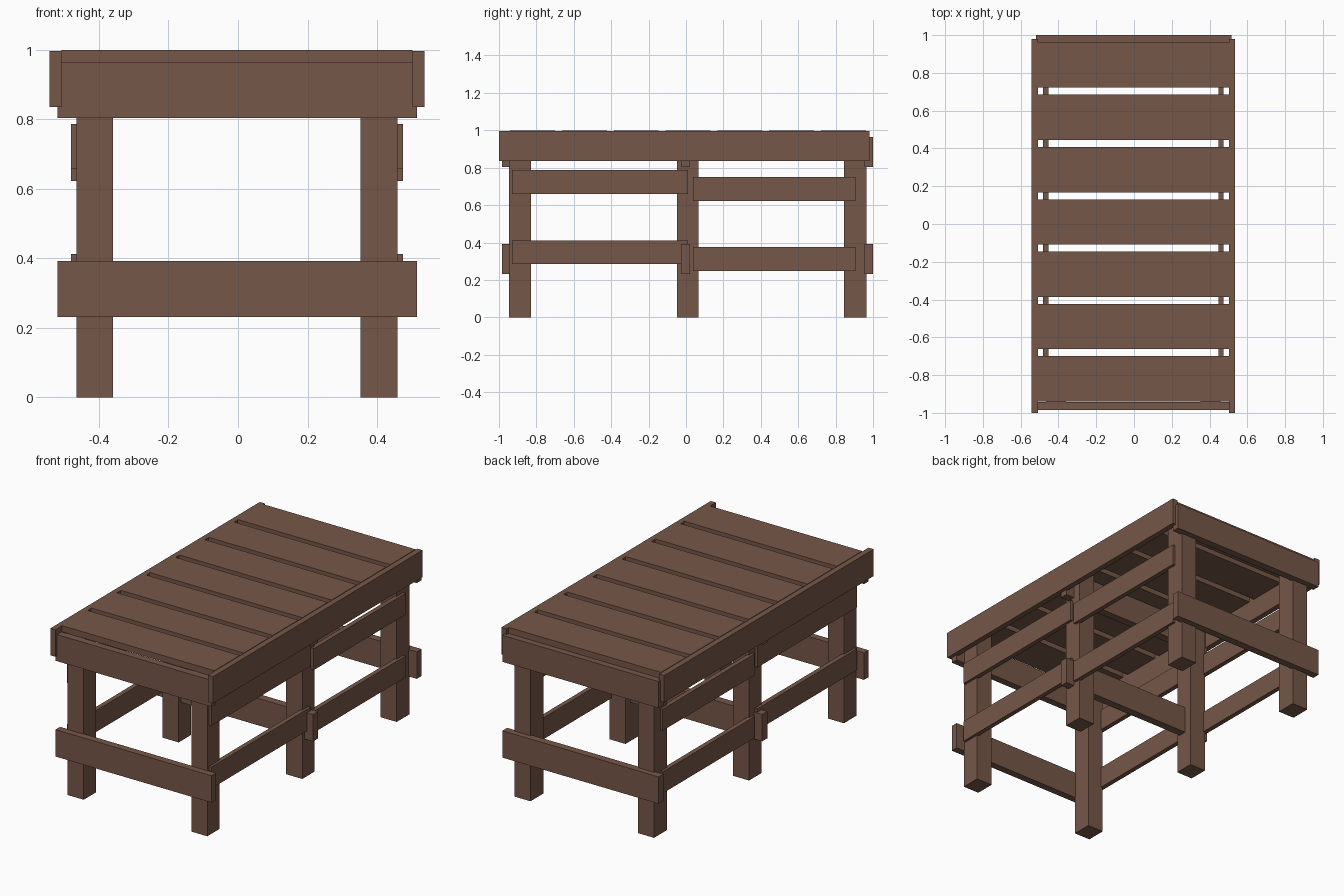
import bpy

if "Cube" in bpy.data.objects:
    bpy.data.objects.remove(bpy.data.objects["Cube"])

wood = bpy.data.materials.new("brown_wood")
wood.diffuse_color = (0.18, 0.095, 0.065, 1)
wood.use_nodes = True
wood.node_tree.nodes["Principled BSDF"].inputs["Base Color"].default_value = wood.diffuse_color


def board(name, x, y, z):
    """Box spanning the given (min, max) range on each axis."""
    bpy.ops.mesh.primitive_cube_add(size=1)
    ob = bpy.context.object
    ob.name = name
    ob.location = [(a + b) / 2 for a, b in (x, y, z)]
    ob.scale = [b - a for a, b in (x, y, z)]
    bpy.ops.object.transform_apply(location=True, rotation=False, scale=True)
    ob.data.materials.append(wood)
    return ob


def pair(name, x, y, z, shift=-0.003):
    """Matching boards on the left and right sides."""
    board("right_" + name, (x[0] + shift, x[1] + shift), y, z)
    board("left_" + name, (-x[1] + shift, -x[0] + shift), y, z)


# Six square legs
for label, y in (("front", (-0.946, -0.829)),
                 ("middle", (-0.048, 0.068)),
                 ("back", (0.845, 0.966))):
    pair(label + "_leg", (0.356, 0.462), y, (0, 0.963))

# Cross boards: upper apron and lower stretcher at each leg pair
for label, y in (("front", (-0.985, -0.942)),
                 ("middle", (-0.027, 0.021)),
                 ("back", (0.955, 1.0))):
    board(label + "_apron", (-0.519, 0.515), y, (0.804, 0.963))
    board(label + "_stretcher", (-0.519, 0.515), y, (0.231, 0.392))

# Long side rails framing the top
pair("top_rail", (0.505, 0.539), (-1.0, 0.98), (0.836, 0.997))

# Side stretchers, the rear ones set a little lower
for level, drop in (("upper", 0), ("lower", 0.375)):
    pair("front_%s_side_bar" % level, (0.450, 0.478), (-0.93, 0.01),
         (0.659 - drop, 0.787 - drop))
    pair("back_%s_side_bar" % level, (0.450, 0.478), (0.037, 0.907),
         (0.623 - drop, 0.751 - drop))

# Seven slats across the top
for i in range(7):
    y0 = -0.94 + i * 0.277
    board("top_slat_%d" % (i + 1), (-0.508, 0.502), (y0, y0 + 0.24), (0.963, 1.0))
